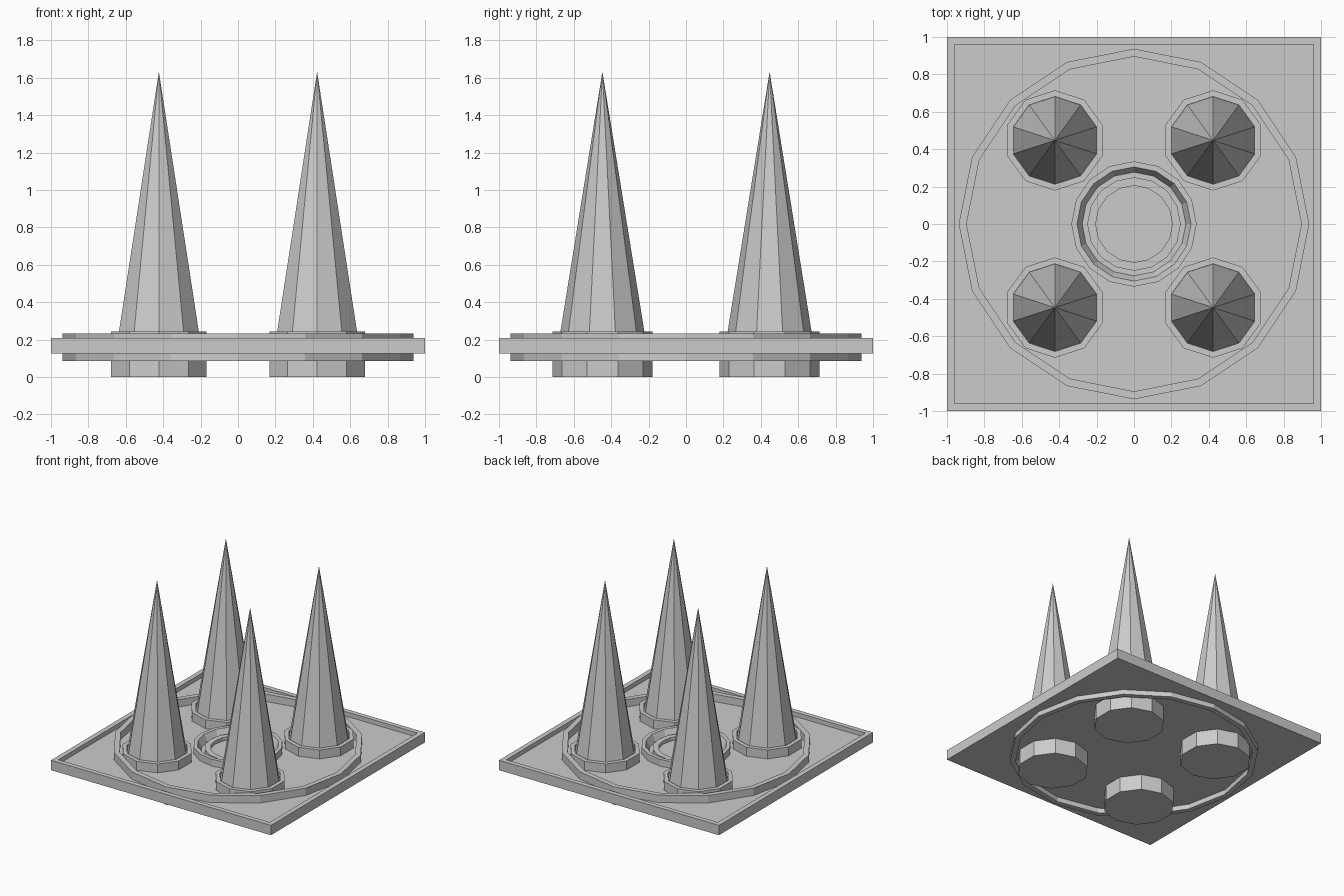
import bpy
import math

cube = bpy.data.objects.get("Cube")
if cube:
    bpy.data.objects.remove(cube, do_unlink=True)

stone = bpy.data.materials.new("grey stone")
stone.use_nodes = True
grey = (0.6, 0.6, 0.6, 1)
stone.diffuse_color = grey
stone.node_tree.nodes["Principled BSDF"].inputs["Base Color"].default_value = grey

FLOOR = 0.172    # sunken top of the plate
BOTTOM = 0.127   # underside of the plate


def lathe(name, sides, profile, x=0, y=0, turn=math.pi / 2, hoop=False):
    """Stack polygons given as (radius, height); a hoop closes on itself, else ends are capped."""
    verts, faces = [], []
    for r, z in profile:
        for i in range(sides):
            a = turn + math.tau * i / sides
            verts.append((r * math.cos(a), r * math.sin(a), z))
    count = len(profile)
    for k in range(count if hoop else count - 1):
        low, high = k * sides, (k + 1) % count * sides
        for i in range(sides):
            j = (i + 1) % sides
            faces.append((low + i, low + j, high + j, high + i))
    if not hoop:
        faces.append(tuple(reversed(range(sides))))
        faces.append(tuple(range(len(verts) - sides, len(verts))))
    mesh = bpy.data.meshes.new(name)
    mesh.from_pydata(verts, [], faces)
    mesh.materials.append(stone)
    obj = bpy.data.objects.new(name, mesh)
    obj.location = (x, y, 0)
    bpy.context.collection.objects.link(obj)


def spike(name, x, y, base_z=0.19, tip_z=1.633, radius=0.233, sides=10):
    bpy.ops.mesh.primitive_cone_add(vertices=sides, radius1=radius, radius2=0,
                                    depth=tip_z - base_z,
                                    location=(x, y, (base_z + tip_z) / 2))
    obj = bpy.context.object
    obj.name = name
    obj.data.materials.append(stone)


# Square plate with a raised border
root2 = math.sqrt(2)
lathe("base_plate", 4, [(root2, BOTTOM), (root2, 0.208),
                        (0.96 * root2, 0.208), (0.96 * root2, FLOOR)],
      turn=math.pi / 4)

# Large hoop standing out above and below the plate
lathe("round_hoop", 16, [(0.937, 0.087), (0.937, 0.233),
                         (0.895, 0.233), (0.895, 0.087)], hoop=True)

# Central socket: rim with a sloping inner wall, and a small ring inside
lathe("socket_rim", 16, [(0.335, 0.15), (0.335, 0.228), (0.305, 0.228),
                         (0.277, FLOOR), (0.277, 0.15)], hoop=True)
lathe("socket_ring", 16, [(0.25, 0.15), (0.25, 0.2), (0.205, 0.2),
                          (0.205, 0.15)], hoop=True)

# Four spikes, each seated in a collar that runs through to a foot
for side, sx in (("left", 1), ("right", -1)):
    for end, sy in (("front", -1), ("back", 1)):
        x, y = sx * 0.423, sy * 0.447
        lathe(f"collar_{end}_{side}", 10,
              [(0.268, 0), (0.268, 0.245), (0.234, 0.245), (0.234, 0.19)], x, y)
        spike(f"spike_{end}_{side}", x, y)
